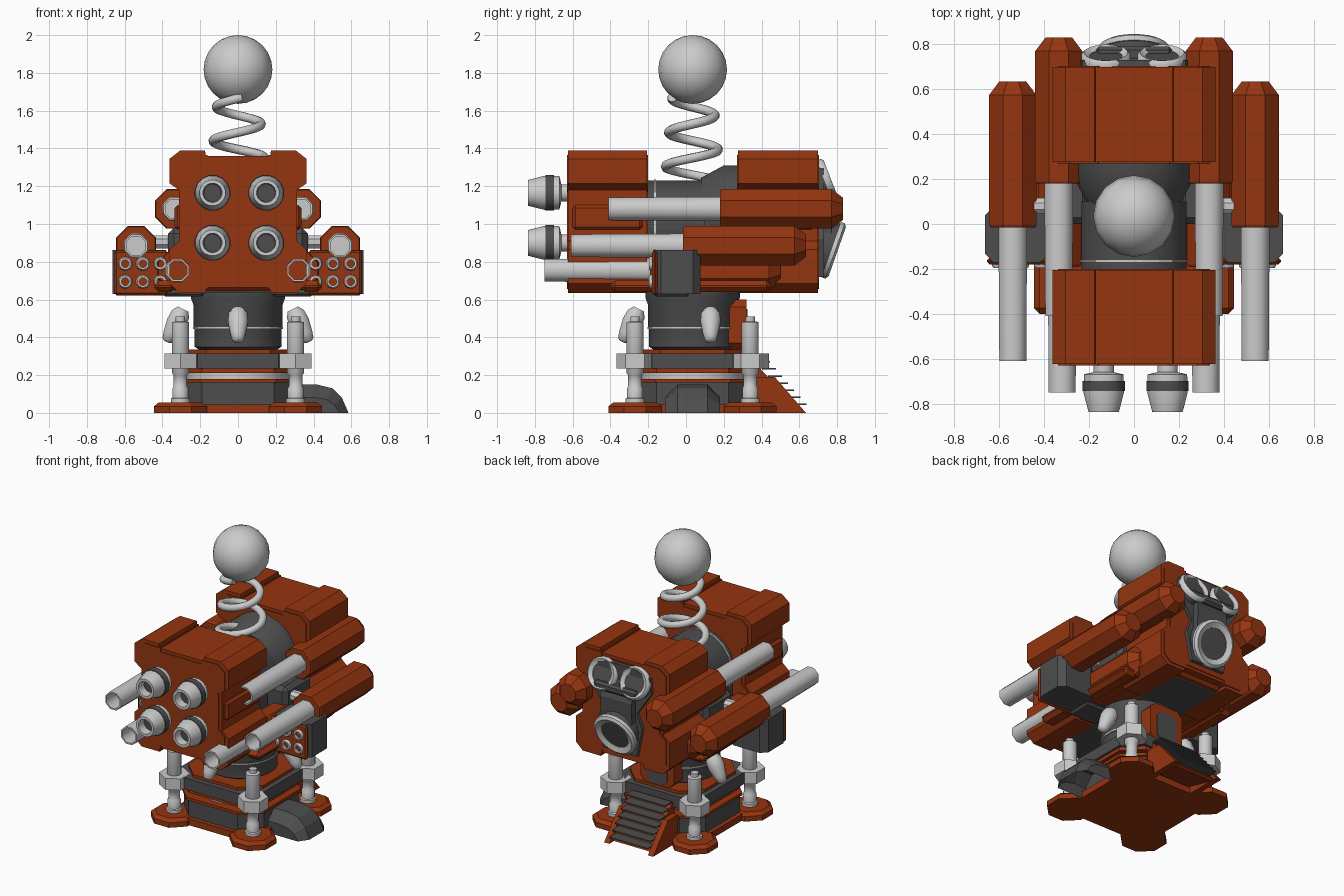
import bpy, bmesh
from math import pi, cos, sin, radians
from mathutils import Vector, Matrix

if "Cube" in bpy.data.objects:
    bpy.data.objects.remove(bpy.data.objects["Cube"])

def material(name, col):
    m = bpy.data.materials.new(name)
    m.diffuse_color = (*col, 1)
    m.use_nodes = True
    m.node_tree.nodes["Principled BSDF"].inputs["Base Color"].default_value = m.diffuse_color
    return m

ORANGE = material("orange_paint", (0.3, 0.035, 0.005))
DARK = material("dark_metal", (0.075, 0.075, 0.075))
CY = 0.035  # centre line of the base in y

def finish(name, bm, mat, smooth=False):
    bmesh.ops.recalc_face_normals(bm, faces=bm.faces[:])
    me = bpy.data.meshes.new(name)
    bm.to_mesh(me)
    bm.free()
    if mat:
        me.materials.append(mat)
    ob = bpy.data.objects.new(name, me)
    bpy.context.collection.objects.link(ob)
    if smooth:
        bpy.ops.object.select_all(action='DESELECT')
        ob.select_set(True)
        bpy.context.view_layer.objects.active = ob
        bpy.ops.object.shade_smooth_by_angle(angle=radians(48))
    return ob

def box(name, x, y, z, mat=None, bev=0.0, edges=None):
    """Box from (min, max) pairs, chamfered; edges='z' chamfers upright edges only."""
    bm = bmesh.new()
    size = Vector((x[1] - x[0], y[1] - y[0], z[1] - z[0]))
    mid = Vector((x[0] + x[1], y[0] + y[1], z[0] + z[1])) / 2
    bmesh.ops.create_cube(bm, size=1, matrix=Matrix.Translation(mid) @ Matrix.Diagonal((*size, 1)))
    if bev:
        sel = bm.edges[:]
        if edges:
            k = 'xyz'.index(edges)
            sel = [e for e in sel if abs((e.verts[0].co - e.verts[1].co)[k]) > 1e-4]
        bmesh.ops.bevel(bm, geom=sel, offset=bev, segments=1, affect='EDGES')
    return finish(name, bm, mat)

def lathe(name, profile, n, loc, axis=(0, 0, 1), mat=None, smooth=False, closed=False):
    """Revolve (radius, height) points around an axis; radius is measured to the flats."""
    bm = bmesh.new()
    M = Matrix.Translation(loc) @ Vector(axis).to_track_quat('Z', 'Y').to_matrix().to_4x4()
    rings = []
    for r, h in profile:
        r /= cos(pi / n)
        rings.append([bm.verts.new(M @ Vector((r * cos((2*i + 1) * pi / n), r * sin((2*i + 1) * pi / n), h)))
                      for i in range(n)])
    for a, b in zip(rings, rings[1:] + rings[:1] if closed else rings[1:]):
        for i in range(n):
            j = (i + 1) % n
            bm.faces.new((a[i], a[j], b[j], b[i]))
    if not closed:
        bm.faces.new(rings[0])
        bm.faces.new(rings[-1])
    return finish(name, bm, mat, smooth)

def prism(name, pts, start, end, mat, axis='x'):
    """Extrude an outline along x (points are y, z) or along y (points are x, z)."""
    bm = bmesh.new()
    at = (lambda p: (start, *p)) if axis == 'x' else (lambda p: (p[0], start, p[1]))
    f = bm.faces.new([bm.verts.new(at(p)) for p in pts])
    new = bmesh.ops.extrude_face_region(bm, geom=[f])['geom']
    d = Vector((end - start, 0, 0)) if axis == 'x' else Vector((0, end - start, 0))
    bmesh.ops.translate(bm, verts=[v for v in new if isinstance(v, bmesh.types.BMVert)], vec=d)
    return finish(name, bm, mat)

def slab(name, half, z, mat, corner):
    return box(name, (-half, half), (CY - half, CY + half), z, mat, corner, 'z')

# --- base: stacked plates, belt and turntable ---
slab("base_plate", 0.34, (0, 0.045), ORANGE, 0.05)
slab("base_block", 0.31, (0.045, 0.16), DARK, 0.12)
slab("base_lip", 0.32, (0.16, 0.18), ORANGE, 0.12)
lathe("light_ring", [(0.27, 0.175), (0.27, 0.215)], 24, (0, CY, 0), smooth=True)
slab("deck_lower", 0.31, (0.21, 0.24), ORANGE, 0.12)
slab("belt", 0.325, (0.235, 0.315), DARK, 0.11)
slab("deck_upper", 0.29, (0.315, 0.335), ORANGE, 0.12)
lathe("turntable", [(0.2, 0.33), (0.23, 0.35), (0.23, 0.44), (0.235, 0.455), (0.235, 0.57), (0.25, 0.61),
                    (0.25, 0.65)], 20, (0, CY, 0), mat=DARK, smooth=True)
lathe("turntable_ring", [(0.239, 0.445), (0.239, 0.455)], 20, (0, CY, 0))

# --- corner feet and pistons ---
for sx in (-1, 1):
    for y in (-0.27, 0.34):
        p = (sx * 0.305, y, 0)
        lathe("foot_pad", [(0.14, 0), (0.14, 0.035), (0.115, 0.055)], 8, p, mat=ORANGE)
        lathe("piston", [(0.05, 0.05), (0.05, 0.075), (0.042, 0.08), (0.042, 0.13), (0.036, 0.14), (0.036, 0.2),
                         (0.045, 0.21), (0.045, 0.48), (0.025, 0.485), (0.025, 0.51)], 12, p, smooth=True)
        lathe("piston_collar", [(0.085, 0.235), (0.085, 0.315)], 6, p)

# --- tapered floats around the turntable ---
for x, y, d in ((0, -0.25, (0, -1)), (0.29, 0.13, (1, 0)), (-0.29, 0.13, (-1, 0))):
    lathe("float", [(0.03, 0), (0.05, 0.03), (0.053, 0.08), (0.04, 0.15), (0.03, 0.185), (0.015, 0.195)], 12,
          (x, y, 0.55), (d[0] * 0.09, d[1] * 0.09, -0.18), smooth=True)

# --- side duct running into the ground ---
duct = [(0.28, 0), (0.28, 0.15), (0.42, 0.15), (0.5, 0.13), (0.55, 0.08), (0.585, 0)]
bm = bmesh.new()
rows = []
for y, k in ((-0.11, 0.55), (-0.045, 1), (0.115, 1), (0.18, 0.55)):
    rows.append([bm.verts.new((0.28 + (x - 0.28) * (0.85 + 0.15 * (k == 1)), y, z * k)) for x, z in duct])
for a, b in zip(rows, rows[1:]):
    for i in range(len(duct) - 1):
        bm.faces.new((a[i], a[i+1], b[i+1], b[i]))
bm.faces.new(rows[0])
bm.faces.new(rows[-1])
finish("side_duct", bm, DARK)

# --- rear stairs and door ---
for sx in (-1, 1):
    prism("stair_side", [(0.36, 0), (0.36, 0.19), (0.47, 0.19), (0.635, 0)], sx * 0.15, sx * 0.19, ORANGE)
prism("stair_ramp", [(0.34, 0.06), (0.34, 0.27), (0.36, 0.27), (0.6, 0.01), (0.58, 0)], -0.15, 0.15, ORANGE)
for i in range(7):
    y, z = 0.445 + 0.032 * i, 0.27 - 0.0375 * i
    box("stair_tread", (-0.15, 0.15), (y - 0.075, y), (z - 0.004, z + 0.004), DARK)
box("door_frame", (-0.13, 0.13), (0.22, 0.32), (0.33, 0.6), ORANGE, 0.04, 'y')
box("door", (-0.08, 0.08), (0.31, 0.325), (0.34, 0.55), DARK, 0.035, 'y')

# --- main body: keel, front and rear armour blocks, drums between ---
box("body_keel", (-0.31, 0.31), (-0.58, 0.66), (0.645, 0.82), ORANGE, 0.03)
box("belly_panel", (-0.17, 0.17), (-0.55, 0.6), (0.635, 0.68), DARK)
box("core", (-0.22, 0.22), (-0.25, 0.3), (0.8, 1.05), DARK)
half = [(0.17, 1.36), (0.175, 1.39), (0.305, 1.39), (0.363, 1.345), (0.363, 1.215), (0.312, 1.18), (0.312, 0.91),
        (0.363, 0.865), (0.363, 0.685), (0.31, 0.635), (0.17, 0.635), (0.17, 0.665)]
outline = half + [(-x, z) for x, z in reversed(half)]
inner = [(x * 0.93, 1 + (z - 1) * 0.94) for x, z in outline]
for nm, y0, y1 in (("front", -0.63, -0.2), ("rear", 0.27, 0.705)):
    prism(nm + "_armour", outline, y0 + 0.006, y1 - 0.006, ORANGE, 'y')
    prism(nm + "_armour_panel", inner, y0, y1, ORANGE, 'y')
    for s in (-1, 1):
        box(nm + "_armour_side", sorted((s * 0.29, s * 0.335)), (y0 + 0.03, y1 - 0.03), (0.97, 1.1), ORANGE, 0.015)
lathe("front_drum", [(0.235, -0.22), (0.235, 0.1)], 20, (0, 0, 0.995), (0, 1, 0), DARK, True)
lathe("drum_ring", [(0.24, -0.17), (0.24, -0.16)], 20, (0, 0, 0.995), (0, 1, 0))
lathe("rear_drum", [(0.2, 0.08), (0.265, 0.2), (0.265, 0.3)], 20, (0, 0, 1.045), (0, 1, 0), DARK, True)

# --- four front nozzles ---
for x in (-0.142, 0.142):
    for z in (0.9, 1.165):
        p, d = (x + 0.007, -0.6, z), (0, -1, 0)
        lathe("nozzle", [(0.045, 0), (0.045, 0.06), (0.088, 0.07), (0.09, 0.15), (0.068, 0.237), (0.05, 0.237),
                         (0.045, 0.14)], 16, p, d, smooth=True)
        lathe("nozzle_band", [(0.094, 0.1), (0.094, 0.145)], 16, p, d, DARK, True)
        lathe("nozzle_bore", [(0.046, 0.13), (0.046, 0.18)], 16, p, d, DARK)

# --- guns, mirrored: x, z, muzzle y, housing front y, housing rear y ---
def gun(s, nm, x, z, muzzle, y0, y1, taper):
    d = (0, 1, 0)
    lathe(nm + "_gun_housing", [(0.1, y0), (0.105, y0 + 0.01), (0.105, y1 - taper), (0.06, y1)], 8,
          (s * x, 0, z), d, ORANGE)
    lathe(nm + "_gun_barrel", [(0.064, y0 + 0.03), (0.06, muzzle), (0.05, muzzle), (0.05, muzzle + 0.2)], 8,
          (s * x, 0, z), d, None, True)

for s in (-1, 1):
    gun(s, "upper", 0.335, 1.08, -0.41, 0.18, 0.83, 0.06)
    gun(s, "middle", 0.54, 0.885, -0.61, -0.015, 0.635, 0.06)
    gun(s, "lower", 0.32, 0.755, -0.75, -0.19, 0.5, 0.06)
    box("lower_gun_bracket", sorted((s * 0.33, s * 0.445)), (-0.4, 0.45), (0.64, 0.7), ORANGE, 0.025)
    lathe("gun_link", [(0.035, 0.36), (0.035, 0.48)], 8, (0, 0.08, 0.905), (s, 0, 0))
    lathe("upper_gun_link", [(0.04, 0.2), (0.04, 0.3)], 8, (0, 0.25, 1.08), (s, 0, 0))
    box("gun_frame", sorted((s * 0.2, s * 0.37)), (0.0, 0.3), (0.8, 0.98), DARK, 0.03)

    # --- rocket pods ---
    box("pod_body", sorted((s * 0.38, s * 0.664)), (-0.172, 0.078), (0.63, 0.862), DARK, 0.04, 'z')
    box("pod_face", sorted((s * 0.37, s * 0.655)), (-0.18, -0.15), (0.622, 0.86), ORANGE, 0.012)
    for x in (0.41, 0.503, 0.597):
        for z in (0.695, 0.79):
            lathe("rocket_tube", [(0.036, 0.15), (0.036, 0.185), (0.03, 0.197), (0.02, 0.197), (0.02, 0.17)], 10,
                  (s * x, 0, z), (0, -1, 0), None, True)
    box("pod_arm", sorted((s * 0.18, s * 0.4)), (-0.17, 0.02), (0.615, 0.65), DARK, 0.015)

# --- rear sensor cluster ---
prism("sensor_mount", [(-0.13, 0.72), (0.13, 0.72), (0.17, 0.92), (0.13, 1.02), (0.24, 1.18), (0.23, 1.29),
                       (0.1, 1.33), (-0.1, 1.33), (-0.23, 1.29), (-0.24, 1.18), (-0.13, 1.02), (-0.17, 0.92)],
      0.68, 0.73, DARK, 'y')
prism("sensor_neck", [(0.7, 0.95), (0.77, 0.95), (0.775, 1.1), (0.74, 1.2), (0.7, 1.28)], -0.12, 0.12, DARK)
box("sensor_bridge", (-0.17, 0.17), (0.7, 0.79), (1.14, 1.2), DARK, 0.015)

def sensor(nm, r, loc, axis):
    lathe(nm + "_mount", [(r * 0.9, -0.1), (r * 0.95, 0)], 20, loc, axis, DARK, True)
    lathe(nm + "_rim", [(r, -0.015), (r, 0.008), (r * 0.88, 0.02), (r * 0.66, 0.004), (r * 0.66, -0.015)], 20,
          loc, axis, None, True, True)

for s in (-1, 1):
    sensor("small_sensor", 0.11, (s * 0.125, 0.745, 1.24), (0, 0.93, 0.36))
sensor("large_sensor", 0.155, (0, 0.782, 0.86), (0, 0.94, -0.33))

# --- coil spring and ball on top ---
cu = bpy.data.curves.new("spring", 'CURVE')
cu.dimensions = '3D'
cu.bevel_depth = 0.025
cu.bevel_resolution = 2
cu.use_fill_caps = True
sp = cu.splines.new('POLY')
N = 72
sp.points.add(N)
for i, p in enumerate(sp.points):
    z = 1.19 + 0.48 * i / N
    a, r = 2 * pi * (z - 1.53) / 0.18, 0.155 - 0.045 * i / N
    p.co = (r * cos(a), CY + r * sin(a), z, 1)
bpy.context.collection.objects.link(bpy.data.objects.new("spring", cu))
bm = bmesh.new()
bmesh.ops.create_uvsphere(bm, u_segments=16, v_segments=12, radius=0.182, matrix=Matrix.Translation((0, CY, 1.818)))
finish("top_ball", bm, None, True)
